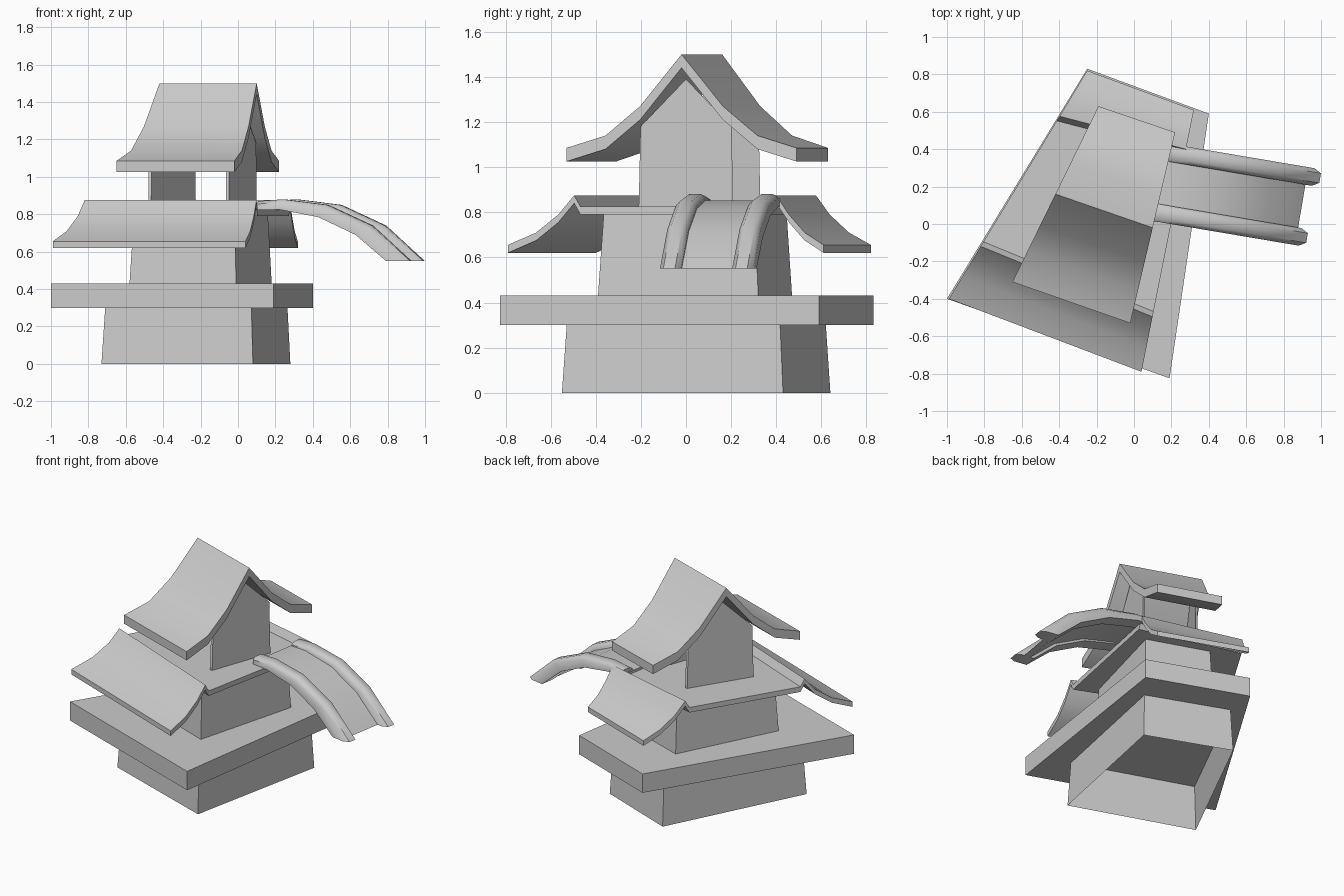
import bpy, bmesh, math
from mathutils import Vector

old = bpy.data.objects.get("Cube")
if old:
    bpy.data.objects.remove(old, do_unlink=True)

grey = bpy.data.materials.new("plain grey")
grey.use_nodes = True
TONE = (0.6, 0.6, 0.6, 1)
grey.diffuse_color = TONE
grey.node_tree.nodes["Principled BSDF"].inputs["Base Color"].default_value = TONE


def loft(name, rings, caps=(True, True)):
    """Skin a row of equal-sized rings of points."""
    bm = bmesh.new()
    rows = [[bm.verts.new(p) for p in ring] for ring in rings]
    n = len(rows[0])
    for a, b in zip(rows, rows[1:]):
        for i in range(n):
            j = (i + 1) % n
            bm.faces.new((a[i], a[j], b[j], b[i]))
    for row, wanted in ((rows[0], caps[0]), (rows[-1], caps[1])):
        if wanted:
            bm.faces.new(row)
    bmesh.ops.recalc_face_normals(bm, faces=bm.faces)
    mesh = bpy.data.meshes.new(name)
    bm.to_mesh(mesh)
    bm.free()
    mesh.materials.append(grey)
    obj = bpy.data.objects.new(name, mesh)
    bpy.context.collection.objects.link(obj)
    bpy.ops.object.select_all(action="DESELECT")
    obj.select_set(True)
    bpy.context.view_layer.objects.active = obj
    bpy.ops.object.shade_smooth_by_angle(angle=math.radians(50))
    return obj


def block(name, plan, low, high, taper=1.0, caps=(True, True)):
    """Upright block on a four-cornered plan, narrowing towards the top."""
    mid = sum((Vector(p) for p in plan), Vector((0, 0))) / len(plan)
    top = [mid + (Vector(p) - mid) * taper for p in plan]
    return loft(name, [[(*p, low) for p in plan], [(*p, high) for p in top]], caps)


def roof(name, left, right, profile, thick):
    """Curved roof sheet between two slanting verges; profile is (left t, right t, z)."""
    l0, l1, r0, r1 = (Vector(p) for p in (*left, *right))
    rings = []
    for tl, tr, z in profile:
        a, b = l0.lerp(l1, tl), r0.lerp(r1, tr)
        rings.append([(*a, z), (*b, z), (*b, z - thick), (*a, z - thick)])
    return loft(name, rings)


# Ground storey (open underneath) and the terrace slab
block("base_walls", [(-0.73, -0.27), (0.08, -0.55), (0.28, 0.43), (-0.27, 0.64)],
      0, 0.3, 0.965, (False, False))
block("terrace", [(-1, -0.4), (0.19, -0.825), (0.4, 0.59), (-0.25, 0.83)], 0.3, 0.43)

# Middle storey
block("middle_walls", [(-0.58, -0.18), (-0.01, -0.39), (0.18, 0.32), (-0.25, 0.47)],
      0.43, 0.81, 0.94)

# Lower roof: two swept wings with a flat deck between them
roof("lower_roof", [(-0.99, -0.4), (-0.25, 0.82)], [(0.04, -0.79), (0.32, 0.61)],
     [(0, 0, 0.655), (0.1, 0.09, 0.71), (0.18, 0.16, 0.79), (0.23, 0.21, 0.875),
      (0.25, 0.23, 0.825), (0.78, 0.83, 0.825), (0.8, 0.85, 0.875),
      (0.85, 0.89, 0.79), (0.92, 0.94, 0.71), (1, 1, 0.655)], 0.035)


# Upper storey: two gable walls, open at front and back
def gable(name, start, end, inward):
    a, b = Vector(start), Vector(end)
    outline = [(0, 0.81), (1, 0.81), (0.98, 1.18), (0.5, 1.39), (0.02, 1.18)]
    rings = []
    for shift in (0, inward):
        rings.append([(a.lerp(b, t).x + shift, a.lerp(b, t).y, z) for t, z in outline])
    return loft(name, rings)


gable("left_gable_wall", (-0.05, -0.21), (0.1, 0.21), -0.015)
gable("right_gable_wall", (-0.48, -0.05), (-0.24, 0.33), 0.015)

# Upper roof: one curved gable sheet, mirrored about its ridge
half = [(0, 1.085), (0.17, 1.14), (0.32, 1.27), (0.5, 1.5)]
sweep = half + [(1 - t, z) for t, z in reversed(half[:-1])]
roof("upper_roof", [(-0.65, -0.31), (-0.19, 0.63)], [(-0.02, -0.53), (0.22, 0.49)],
     [(t, t, z) for t, z in sweep], 0.06)

# Arched ramp: a road between two rounded rails
RUN = Vector((0.74, -0.125))
ARCH = [(-0.1, 0.87, -0.1, 0.82), (0.08, 0.88, 0.06, 0.825), (0.4, 0.85, 0.34, 0.785),
        (0.72, 0.74, 0.61, 0.69), (1, 0.55, 0.83, 0.55)]


def ramp(name, start, width, upper, lower, rounding):
    """Sweep a strip along the arch; upper and lower blend its two curves."""
    side = Vector((-RUN.y, RUN.x)).normalized() * width / 2
    centre = Vector(start)
    rings = []
    for ut, zt, ub, zb in ARCH:
        ring = []
        for across, blend in ((-1, lower), (-1, upper - rounding), (-0.55, upper),
                              (0.55, upper), (1, upper - rounding), (1, lower)):
            u, z = ub + (ut - ub) * blend, zb + (zt - zb) * blend
            p = centre + RUN * u + side * across
            ring.append((p.x, p.y, z))
        rings.append(ring)
    return loft(name, rings)


ramp("front_rail", (0.185, 0.05), 0.095, 1, 0, 0.3)
ramp("back_rail", (0.255, 0.37), 0.095, 1, 0, 0.3)
ramp("ramp_road", (0.22, 0.21), 0.3, 0.5, 0.15, 0)
